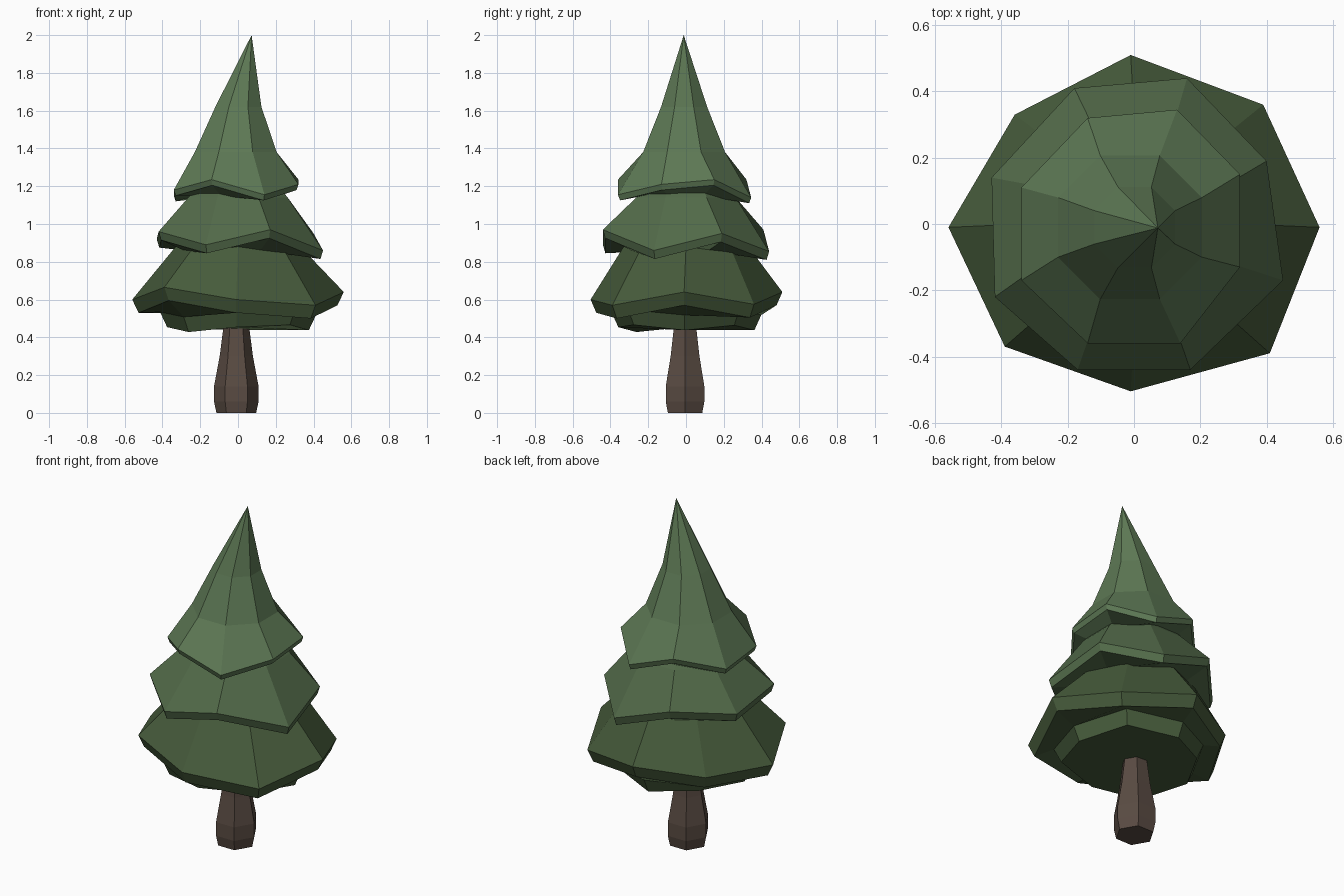
import bpy, math

if "Cube" in bpy.data.objects:
    bpy.data.objects.remove(bpy.data.objects["Cube"])


def material(name, rgb):
    m = bpy.data.materials.new(name)
    m.diffuse_color = (*rgb, 1)
    m.use_nodes = True
    m.node_tree.nodes["Principled BSDF"].inputs["Base Color"].default_value = m.diffuse_color
    return m


def ring(n, r, z, cx=0, cy=0, start=0):
    """Regular n-gon ring of points."""
    return [(cx + r * math.cos(math.radians(start) + 2 * math.pi * i / n),
             cy + r * math.sin(math.radians(start) + 2 * math.pi * i / n), z)
            for i in range(n)]


def shifted(pts, scale, dz):
    return [(x * scale, y * scale, z + dz) for x, y, z in pts]


def loft(name, rings, mat, apex=None):
    """Skin rings from bottom to top, closing both ends."""
    n = len(rings[0])
    verts = [p for r in rings for p in r]
    faces = [tuple(reversed(range(n)))]
    for k in range(len(rings) - 1):
        a, b = k * n, (k + 1) * n
        for i in range(n):
            j = (i + 1) % n
            faces.append((a + i, a + j, b + j, b + i))
    last = (len(rings) - 1) * n
    if apex:
        verts.append(apex)
        faces += [(last + i, last + (i + 1) % n, len(verts) - 1) for i in range(n)]
    else:
        faces.append(tuple(range(last, last + n)))
    me = bpy.data.meshes.new(name)
    me.from_pydata(verts, [], faces)
    me.materials.append(mat)
    ob = bpy.data.objects.new(name, me)
    bpy.context.collection.objects.link(ob)
    return ob


bark = material("bark", (0.10, 0.07, 0.055))
dark = material("dark_green", (0.062, 0.105, 0.044))
mid = material("mid_green", (0.085, 0.145, 0.067))
light = material("light_green", (0.11, 0.19, 0.09))

# Trunk: six-sided, flared near the ground
profile = [(0.105, 0), (0.118, 0.06), (0.118, 0.14), (0.088, 0.30), (0.07, 0.44), (0.065, 0.6)]
loft("trunk", [ring(6, r, z, cx=-0.009, cy=-0.005) for r, z in profile], bark)

# Bottom tier: uneven rim, thick lip, small skirt underneath
rim = [(0.56, -0.01, 0.64), (0.39, 0.36, 0.575), (-0.01, 0.51, 0.64), (-0.36, 0.33, 0.60),
       (-0.56, -0.01, 0.60), (-0.39, -0.37, 0.665), (-0.01, -0.505, 0.60), (0.41, -0.39, 0.57)]
skirt = [(x * 0.67, y * 0.71, 0.45 + (z - 0.61) * -0.4) for x, y, z in rim]
loft("lower_foliage", [skirt, [(x * 1.1, y * 1.1, z + 0.08) for x, y, z in skirt],
                       shifted(rim, 0.94, -0.07), rim,
                       ring(8, 0.33, 0.88), ring(8, 0.24, 0.97)], dark)

# Middle tier: zig-zag rim turned by half a side
rim = [(0.40, 0.19, 0.95), (0.16, 0.44, 0.855), (-0.18, 0.41, 0.97), (-0.43, 0.14, 0.92),
       (-0.42, -0.22, 0.96), (-0.17, -0.44, 0.89), (0.17, -0.44, 0.97), (0.45, -0.17, 0.86)]
loft("middle_foliage", [ring(8, 0.31, 0.86, start=22.5), shifted(rim, 0.97, -0.045), rim,
                        ring(8, 0.285, 1.14, start=22.5), ring(8, 0.22, 1.21, start=22.5)], mid)

# Top tier: tapering to a tip that leans to the right
rim = [(0.32, 0.15, 1.235), (0.13, 0.345, 1.14), (-0.14, 0.32, 1.235), (-0.34, 0.11, 1.15),
       (-0.34, -0.17, 1.18), (-0.14, -0.36, 1.235), (0.14, -0.36, 1.155), (0.32, -0.13, 1.21)]
loft("upper_foliage", [ring(8, 0.24, 1.15, start=22.5), shifted(rim, 0.97, -0.03), rim,
                       ring(8, 0.235, 1.38, cx=-0.012, cy=-0.01, start=22.5),
                       ring(8, 0.132, 1.62, cx=0.002, cy=-0.01, start=22.5)],
     light, apex=(0.072, -0.012, 2.0))
